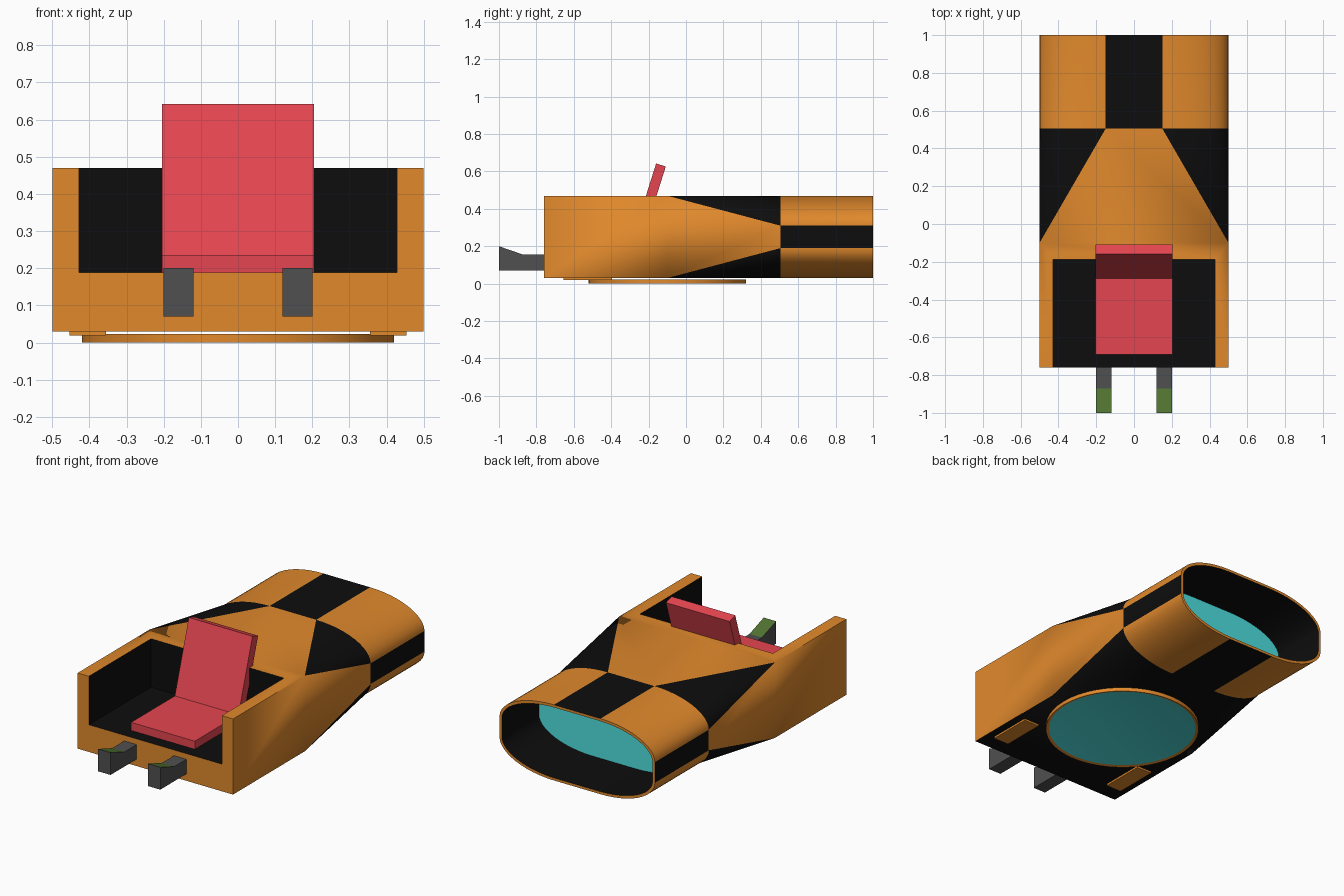
import bpy, bmesh
from math import sin, cos, pi, radians
from mathutils import Matrix, Vector

if "Cube" in bpy.data.objects:
    bpy.data.objects.remove(bpy.data.objects["Cube"])


def material(name, rgb):
    m = bpy.data.materials.new(name)
    m.diffuse_color = (*rgb, 1)
    m.use_nodes = True
    m.node_tree.nodes["Principled BSDF"].inputs["Base Color"].default_value = m.diffuse_color
    return m


orange = material("orange", (0.75, 0.25, 0.025))
black = material("black", (0.004, 0.004, 0.004))
cyan = material("cyan", (0.08, 0.75, 0.75))
red = material("red", (0.78, 0.06, 0.08))
green = material("green", (0.08, 0.17, 0.03))
grey = material("dark grey", (0.08, 0.08, 0.08))


def finish(name, bm, mats, smooth=False):
    bmesh.ops.recalc_face_normals(bm, faces=bm.faces[:])
    me = bpy.data.meshes.new(name)
    bm.to_mesh(me)
    bm.free()
    for m in mats:
        me.materials.append(m)
    ob = bpy.data.objects.new(name, me)
    bpy.context.collection.objects.link(ob)
    if smooth:
        shade(ob)
    return ob


def activate(ob):
    bpy.ops.object.select_all(action='DESELECT')
    ob.select_set(True)
    bpy.context.view_layer.objects.active = ob


def shade(ob):
    activate(ob)
    bpy.ops.object.shade_smooth_by_angle(angle=radians(30))


def box(name, lo, hi, mats, index=0, tilt=0):
    """Box between two corners, optionally tilted about its centre's x axis."""
    lo, hi = Vector(lo), Vector(hi)
    bm = bmesh.new()
    bmesh.ops.create_cube(bm, size=1, matrix=Matrix.Translation((lo + hi) / 2)
                          @ Matrix.Rotation(tilt, 4, 'X')
                          @ Matrix.Diagonal((*(hi - lo), 1)))
    for f in bm.faces:
        f.material_index = index
    return finish(name, bm, mats)


# Body: loft from a rectangle to a rounded exhaust tube, hollow at the back
N = 12
ZC = 0.25


def section(y, rx, rz, inset=0):
    """Ring of four (elliptical) corners; zero radii give a rectangle."""
    pts = []
    for c, (sx, sz) in enumerate([(1, 1), (-1, 1), (-1, -1), (1, -1)]):
        for i in range(N + 1):
            a = (c + i / N) * pi / 2
            pts.append((sx * (0.5 - inset - rx) + rx * cos(a), y,
                        ZC + sz * (0.22 - inset - rz) + rz * sin(a)))
    return pts


bm = bmesh.new()
rings = [[bm.verts.new(p) for p in section(*s)] for s in [
    (-0.76, 0, 0), (-0.10, 0, 0), (0.505, 0.35, 0.16), (1.0, 0.35, 0.16),
    (1.0, 0.345, 0.15, 0.015), (0.66, 0.345, 0.15, 0.015)]]
# colours per segment: (corner, flat)
paint = [(0, 0), (1, 0), (0, 1), (0, 0), (1, 1)]
size = 4 * (N + 1)
for s, (corner, flat) in enumerate(paint):
    a, b = rings[s], rings[s + 1]
    for k in range(size):
        j = (k + 1) % size
        f = bm.faces.new((a[k], a[j], b[j], b[k]))
        f.material_index = corner if k % (N + 1) < N else flat
        if k // (N + 1) == 2 and k % (N + 1) == N and s < 2:
            f.material_index = 1          # dark underside
bm.faces.new(rings[0])
bm.faces.new(rings[-1]).material_index = 2
bmesh.ops.remove_doubles(bm, verts=bm.verts[:], dist=1e-5)
body_mats = [orange, black, cyan]
body = finish("body", bm, body_mats)

# Cockpit recess
cutter = box("cockpit_cutter", (-0.428, -0.9, 0.188), (0.428, -0.188, 0.6), body_mats, 1)
cutter.hide_render = True
mod = body.modifiers.new("cockpit", 'BOOLEAN')
mod.operation = 'DIFFERENCE'
mod.solver = 'EXACT'
mod.object = cutter
activate(body)
bpy.ops.object.modifier_apply(modifier=mod.name)
bpy.data.objects.remove(cutter)
shade(body)

# Seat
box("seat_cushion", (-0.205, -0.69, 0.188), (0.205, -0.26, 0.235), [red])
box("seat_back", (-0.205, -0.229, 0.192), (0.205, -0.175, 0.645), [red],
    tilt=-radians(17.5))

# Foot pedals: side profile extruded across x, green pad on the slope
profile = [(-1.0, 0.07), (-1.0, 0.20), (-0.87, 0.155), (-0.755, 0.155), (-0.755, 0.07)]
for side, sx in (("left", -1), ("right", 1)):
    bm = bmesh.new()
    inner = [bm.verts.new((sx * 0.12, y, z)) for y, z in profile]
    outer = [bm.verts.new((sx * 0.20, y, z)) for y, z in profile]
    bm.faces.new(inner)
    bm.faces.new(outer)
    for i in range(5):
        j = (i + 1) % 5
        f = bm.faces.new((inner[i], inner[j], outer[j], outer[i]))
        f.material_index = int(i == 1)
    finish(side + "_pedal", bm, [grey, green])

    # Small pads under the nose
    x0, x1 = sorted((sx * 0.355, sx * 0.453))
    box(side + "_under_pad", (x0, -0.655, 0.019), (x1, -0.395, 0.03), [orange])

# Hover disc underneath: orange rim with a glowing face
bm = bmesh.new()
bmesh.ops.create_cone(bm, cap_ends=True, segments=48, radius1=0.42, radius2=0.42,
                      depth=0.023, matrix=Matrix.Translation((0, -0.10, 0.0115)))
face = min(bm.faces, key=lambda f: f.calc_center_median().z)
bmesh.ops.inset_region(bm, faces=[face], thickness=0.016)
face.material_index = 1
bmesh.ops.translate(bm, verts=face.verts[:], vec=(0, 0, 0.005))
finish("hover_disc", bm, [orange, cyan], smooth=True)
